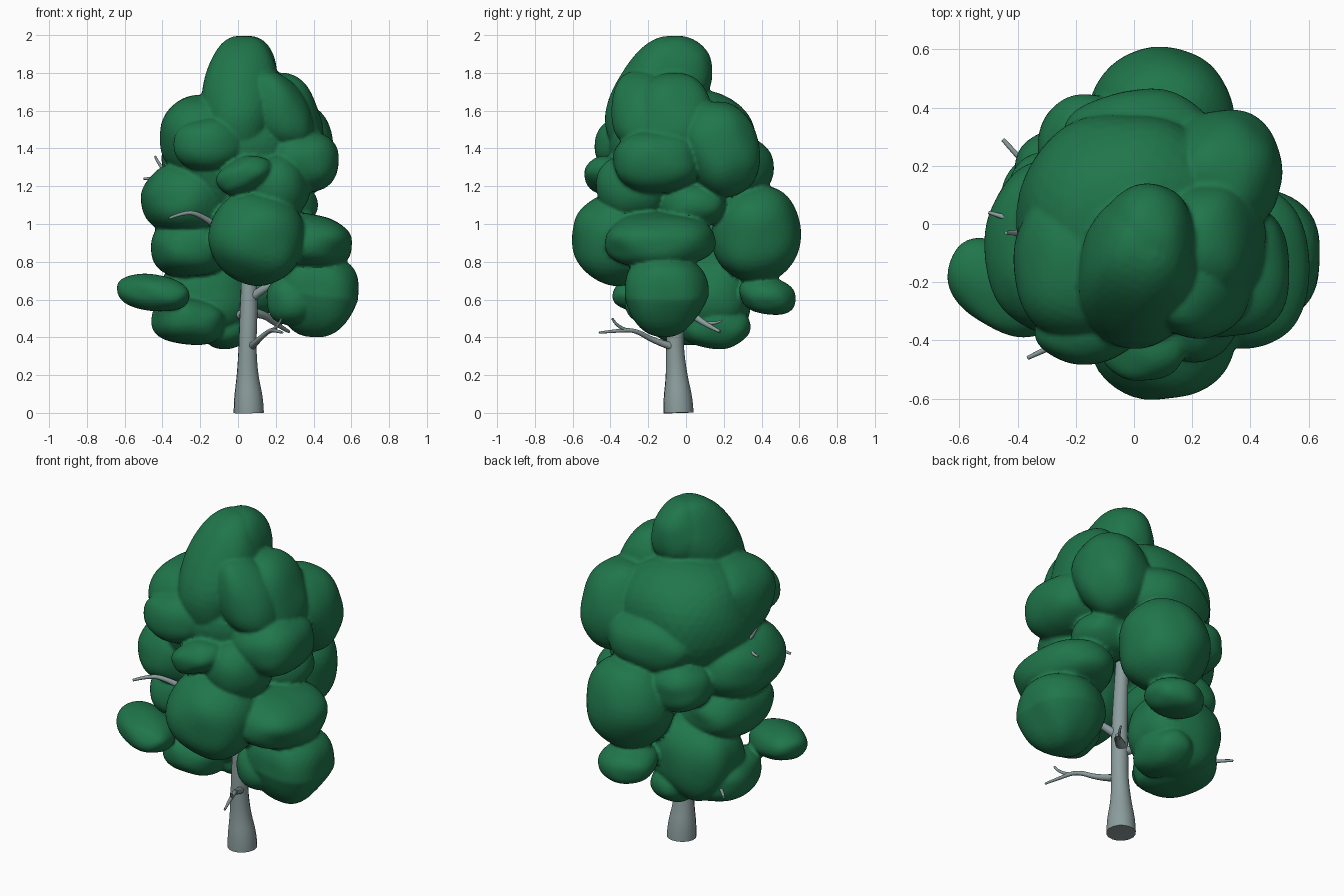
import bpy, bmesh, math
from mathutils import Vector, Euler, noise


def material(name, rgb):
    m = bpy.data.materials.new(name)
    m.diffuse_color = (*rgb, 1)
    return m


GREEN = material("leaf green", (0.014, 0.18, 0.07))
GREY = material("bark grey", (0.26, 0.335, 0.335))
canopy = bmesh.new()


def blob(name, c, r, rot=(0, 0, 0), p=2.2, lump=0.07, taper=0.0):
    """Soft, slightly boxy leaf clump with gentle lumps; taper narrows its foot."""
    R = Euler(rot).to_matrix()
    c = Vector(c)
    for v in bmesh.ops.create_icosphere(canopy, subdivisions=4, radius=1)["verts"]:
        d = v.co.normalized()
        k = sum(abs(a) ** p for a in d) ** (-1 / p)
        k *= 1 + lump * noise.noise(d * 1.3 + c * 7)
        q = Vector([d[i] * k * r[i] for i in range(3)])
        t = 1 + taper * min(0, d.z)
        v.co = c + R @ Vector((q.x * t, q.y * t, q.z))


def tube(name, pts, sides=3):
    """Tapered round limb through (x, y, z, radius) points."""
    cu = bpy.data.curves.new(name, 'CURVE')
    cu.dimensions = '3D'
    cu.bevel_depth = 1
    cu.bevel_resolution = sides
    cu.use_fill_caps = True
    sp = cu.splines.new('NURBS')
    sp.points.add(len(pts) - 1)
    for q, (x, y, z, r) in zip(sp.points, pts):
        q.co = (x, y, z, 1)
        q.radius = r
    sp.order_u = 3
    sp.use_endpoint_u = True
    sp.resolution_u = 6
    tmp = bpy.data.objects.new(name + "_path", cu)
    bpy.context.collection.objects.link(tmp)
    bpy.context.view_layer.update()
    dg = bpy.context.evaluated_depsgraph_get()
    me = bpy.data.meshes.new_from_object(tmp.evaluated_get(dg))
    bpy.data.objects.remove(tmp)
    me.materials.clear()
    me.materials.append(GREY)
    ob = bpy.data.objects.new(name, me)
    bpy.context.collection.objects.link(ob)
    bpy.context.view_layer.objects.active = ob
    ob.select_set(True)
    bpy.ops.object.shade_smooth_by_angle(angle=math.radians(50))
    ob.select_set(False)


# trunk
tube("trunk", [(0.057, -0.04, 0, 0.08), (0.056, -0.042, 0.07, 0.079), (0.05, -0.05, 0.2, 0.056),
               (0.05, -0.06, 0.36, 0.046), (0.055, -0.055, 0.48, 0.048), (0.06, -0.05, 0.72, 0.042),
               (0.06, -0.02, 1.15, 0.034)], 6)

# branches and twigs
tube("front_branch", [(0.07, -0.07, 0.35, 0.022), (0.10, -0.17, 0.38, 0.015),
                      (0.17, -0.27, 0.44, 0.012), (0.20, -0.36, 0.435, 0.010), (0.235, -0.46, 0.425, 0.006)])
tube("front_branch_fork", [(0.185, -0.32, 0.44, 0.010), (0.215, -0.37, 0.46, 0.008), (0.23, -0.39, 0.50, 0.006)])
tube("right_branch", [(0.05, -0.04, 0.53, 0.03), (0.13, 0.02, 0.53, 0.022),
                      (0.2, 0.1, 0.47, 0.014), (0.27, 0.18, 0.43, 0.008)])
tube("right_branch_fork", [(0.19, 0.10, 0.475, 0.01), (0.24, 0.16, 0.47, 0.008), (0.25, 0.19, 0.49, 0.005)])
tube("right_limb", [(0.06, -0.05, 0.6, 0.026), (0.15, -0.12, 0.68, 0.02), (0.32, -0.14, 0.74, 0.012)])
tube("left_limb", [(0.05, -0.04, 0.5, 0.026), (-0.05, 0.02, 0.56, 0.02), (-0.2, 0.1, 0.6, 0.012)])
tube("back_left_twig", [(-0.28, 0.12, 0.47, 0.012), (-0.38, 0.21, 0.5, 0.011), (-0.45, 0.29, 0.49, 0.007)])
tube("front_left_twig", [(-0.13, -0.33, 1.0, 0.018), (-0.2, -0.38, 1.05, 0.014),
                         (-0.28, -0.42, 1.065, 0.011), (-0.365, -0.46, 1.03, 0.007)])
tube("left_twig_lower", [(-0.38, 0.0, 1.27, 0.013), (-0.43, 0.02, 1.24, 0.01), (-0.5, 0.04, 1.24, 0.006)])
tube("left_twig_upper", [(-0.37, -0.03, 1.27, 0.013), (-0.405, -0.03, 1.29, 0.01), (-0.44, -0.03, 1.36, 0.006)])

# crown top
blob("crown_top", (0.015, -0.165, 1.66), (0.205, 0.22, 0.36), (-0.45, 0, -0.15))
blob("crown_peak", (0.05, -0.05, 1.80), (0.16, 0.19, 0.197), p=2.1)
blob("crown_front_drape", (0.215, -0.23, 1.6), (0.15, 0.16, 0.24), (0, -0.6, 0))
blob("crown_core", (-0.02, -0.01, 1.37), (0.38, 0.39, 0.34), p=2.3)
blob("crown_left", (-0.19, -0.12, 1.46), (0.22, 0.28, 0.225))
blob("crown_front_left_bump", (-0.16, -0.35, 1.42), (0.18, 0.13, 0.14))
blob("crown_right_upper", (0.27, -0.07, 1.55), (0.165, 0.21, 0.26), (0, -0.35, 0))
blob("crown_right_back", (0.305, 0.18, 1.4), (0.205, 0.2, 0.26), (0.35, -0.1, 0))
blob("crown_right_front", (0.34, -0.155, 1.335), (0.2, 0.24, 0.17))
blob("crown_back", (0.02, 0.275, 1.29), (0.26, 0.185, 0.18))

# middle tier
blob("middle_front_bump", (0.03, -0.41, 1.26), (0.15, 0.13, 0.09), (0, -0.35, 0))
blob("middle_front_right", (0.2, -0.28, 1.2), (0.18, 0.19, 0.175))
blob("middle_right", (0.25, 0.04, 1.1), (0.17, 0.17, 0.12))
blob("middle_left", (-0.27, -0.08, 1.13), (0.24, 0.3, 0.2))
blob("middle_back_left", (-0.16, 0.28, 1.08), (0.17, 0.17, 0.14))
blob("middle_front", (0.1, -0.36, 0.925), (0.255, 0.245, 0.25), (0, 0.3, 0), 2.1)
blob("middle_back", (0.1, 0.37, 0.95), (0.245, 0.235, 0.265), p=2.1)

# lower tier
blob("lower_left_upper", (-0.25, -0.03, 0.88), (0.21, 0.28, 0.16), p=2.4)
blob("lower_right_upper", (0.37, -0.14, 0.91), (0.24, 0.285, 0.145), (0, 0.1, 0), 2.3)
blob("lower_right", (0.415, -0.11, 0.62), (0.225, 0.22, 0.22), (0, 0.1, 0), 2.6, taper=0.35)
blob("lower_right_inner", (0.29, -0.17, 0.6), (0.14, 0.15, 0.14))
blob("lower_left", (-0.17, 0.13, 0.61), (0.24, 0.21, 0.23), (0, -0.3, 0), 2.5)
blob("lower_left_lobe", (-0.265, 0.03, 0.49), (0.185, 0.23, 0.125), (0, 0.1, 0.2), 2.5)
blob("lower_left_inner", (-0.07, 0.16, 0.455), (0.13, 0.18, 0.115))
blob("lower_left_outer", (-0.45, -0.22, 0.635), (0.21, 0.14, 0.095), (0, 0.12, -0.6))
blob("lower_back", (0.08, 0.43, 0.62), (0.16, 0.15, 0.1), (-0.25, 0, 0))

# fuse the clumps into one continuous leaf skin
me = bpy.data.meshes.new("canopy")
canopy.to_mesh(me)
canopy.free()
me.materials.append(GREEN)
leaves = bpy.data.objects.new("canopy", me)
bpy.context.collection.objects.link(leaves)
rm = leaves.modifiers.new("fuse", 'REMESH')
rm.mode = 'VOXEL'
rm.voxel_size = 0.011
rm.use_smooth_shade = True
bpy.context.view_layer.update()
skin = bpy.data.meshes.new_from_object(leaves.evaluated_get(bpy.context.evaluated_depsgraph_get()))
leaves.modifiers.clear()
leaves.data = skin
skin.materials.clear()
skin.materials.append(GREEN)
